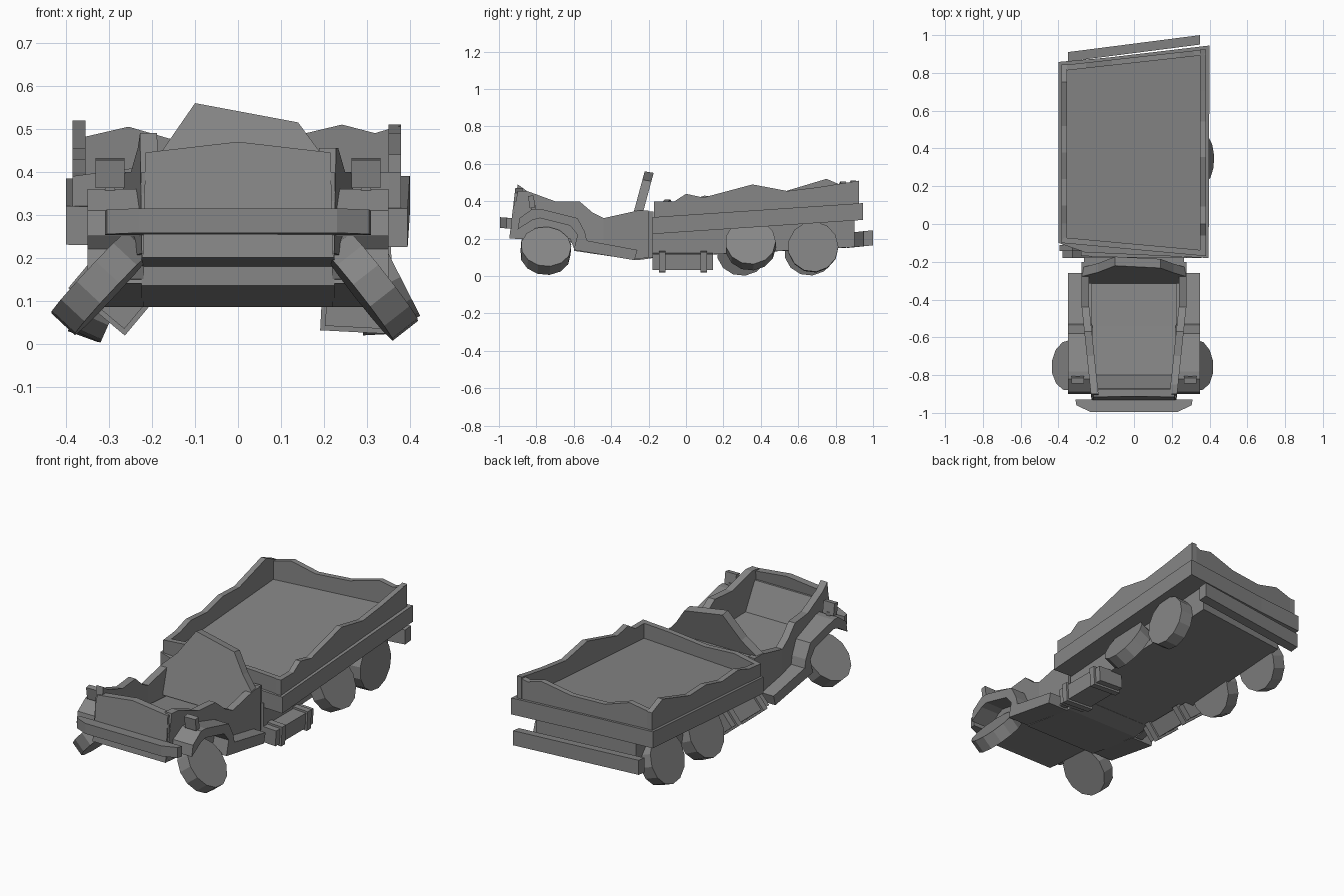
import bpy, bmesh, math
from mathutils import Vector

if "Cube" in bpy.data.objects:
    bpy.data.objects.remove(bpy.data.objects["Cube"])

grey = bpy.data.materials.new("dark_grey")
grey.diffuse_color = (0.24, 0.24, 0.24, 1)
grey.use_nodes = True
grey.node_tree.nodes["Principled BSDF"].inputs["Base Color"].default_value = grey.diffuse_color


def finish(name, bm):
    bmesh.ops.recalc_face_normals(bm, faces=bm.faces)
    me = bpy.data.meshes.new(name)
    bm.to_mesh(me)
    bm.free()
    me.materials.append(grey)
    ob = bpy.data.objects.new(name, me)
    bpy.context.collection.objects.link(ob)
    return ob


def slab(name, outline, offset):
    """Solid made by sweeping a 3D outline along an offset vector."""
    bm = bmesh.new()
    face = bm.faces.new([bm.verts.new(p) for p in outline])
    new = bmesh.ops.extrude_face_region(bm, geom=[face], use_keep_orig=True)
    bmesh.ops.translate(bm, vec=offset,
                        verts=[g for g in new["geom"] if isinstance(g, bmesh.types.BMVert)])
    return finish(name, bm)


def box(name, loc, size, rot=(0, 0, 0)):
    bm = bmesh.new()
    bmesh.ops.create_cube(bm, size=1)
    bmesh.ops.scale(bm, vec=size, verts=bm.verts)
    ob = finish(name, bm)
    ob.location = loc
    ob.rotation_euler = [math.radians(a) for a in rot]
    return ob


def wheel(name, x, y, z, tilt, yaw=0):
    bm = bmesh.new()
    bmesh.ops.create_cone(bm, cap_ends=True, segments=13, radius1=0.135, radius2=0.135, depth=0.075)
    ob = finish(name, bm)
    ob.location = (x, y, z)
    ob.rotation_euler = (0, math.radians(tilt if x > 0 else -tilt), math.radians(yaw))
    return ob


def tray_z(y):
    return 0.237 + 0.067 * y


# Splayed wheels
wheel("front_wheel_right", 0.308, -0.75, 0.135, 52, 4)
wheel("front_wheel_left", -0.317, -0.75, 0.143, 47, -4)
wheel("middle_wheel_right", 0.33, 0.345, 0.167, 63)
wheel("middle_wheel_left", -0.30, 0.30, 0.14, 66)
wheel("rear_wheel_right", 0.322, 0.68, 0.155, 87)
wheel("rear_wheel_left", -0.315, 0.66, 0.142, 70)

# Chassis under the bed
slab("chassis", [(-0.28, -0.17, 0.10), (0.28, -0.18, 0.10),
                 (0.28, 0.90, 0.155), (-0.28, 0.835, 0.15)], (0, 0, 0.15))

# Skewed bed tray; its top is the cargo floor
corners = [(-0.40, -0.10), (-0.26, -0.15), (0.395, -0.18), (0.40, 0.945), (-0.13, 0.882), (-0.40, 0.858)]
slab("bed_tray", [(x, y, tray_z(y)) for x, y in corners], (0, 0, 0.09))


def bed_wall(name, p, q, tops, inward):
    """Torn wall from p to q; tops holds (fraction, height) pairs."""
    at = lambda t: Vector(p).lerp(Vector(q), t)
    low = [(*at(t), tray_z(at(t).y) + 0.03) for t in (1, 0)]
    slab(name, [(*at(t), z) for t, z in tops] + low, inward)


bed_wall("bed_wall_right", (0.38, -0.17), (0.38, 0.925),
         [(0, .40), (.1, .40), (.155, .44), (.24, .42), (.48, .49), (.65, .455), (.8, .475), (1, .51)],
         (-0.03, 0, 0))
bed_wall("bed_wall_left", (-0.385, -0.09), (-0.385, 0.845),
         [(0, .39), (.1, .40), (.2, .43), (.35, .42), (.5, .455), (.65, .45), (.9, .52), (1, .48)],
         (0.03, 0, 0))
bed_wall("bed_wall_rear", (-0.385, 0.84), (0.38, 0.925),
         [(0, .475), (.17, .505), (.35, .465), (.6, .47), (.82, .51), (.92, .49), (1, .508)],
         (0, -0.03, 0))
bed_wall("bed_wall_front", (-0.385, -0.10), (0.38, -0.17),
         [(0, .39), (.2, .41), (.45, .39), (.75, .40), (1, .40)], (0, 0.03, 0))

# Rear bumper
slab("rear_bumper", [(-0.35, 0.86, 0.15), (0.35, 0.95, 0.16), (0.35, 1.0, 0.165), (-0.35, 0.91, 0.155)],
     (0, 0, 0.08))

# Cab floor and back panel
slab("cab_floor", [(-0.225, y, z) for y, z in
                   [(-.92, .20), (-.60, .18), (-.60, .135), (-.26, .085), (-.15, .10),
                    (-.15, .19), (-.54, .22), (-.80, .25), (-.87, .40), (-.92, .40)]], (0.45, 0, 0))
slab("cab_back", [(x, -0.372 + 0.27 * z if z > .2 else -.27, z) for x, z in
                  [(-.275, .21), (-.275, .35), (-.19, .43), (-.10, .56), (.14, .515), (.21, .42),
                   (.275, .35), (.275, .21)]], (0, 0.048, -0.008))
box("cab_rear_block", (0, -0.215, 0.222), (0.53, 0.08, 0.244))

# Hollow front end
slab("front_wall", [(x, -0.945 + 0.12 * (z - 0.2), z) for x, z in
                    [(-.222, .20), (.222, .20), (.215, .445), (0, .47), (-.215, .445)]], (0, 0.04, 0))
slab("front_bumper", [(-.23, -.995, .258), (.23, -.995, .258), (.305, -.96, .255),
                      (.31, -.93, .253), (-.31, -.93, .253), (-.305, -.96, .255)], (0, 0, 0.057))

for side, s in (("right", 1), ("left", -1)):
    # Torn cab side: a tapering front part and a straight rear part
    peak = 0.455 if s > 0 else 0.49
    front = [(-.94, .21), (-.90, peak), (-.85, .455), (-.70, .40), (-.57, .40), (-.50, .34),
             (-.44, .31), (-.44, .125), (-.60, .15), (-.62, .20)]
    rear = [(-.44, .31), (-.26, .35), (-.20, .35), (-.20, .10), (-.26, .09), (-.44, .125)]
    for part, profile in (("front", front), ("rear", rear)):
        slab(f"cab_side_{part}_{side}",
             [(s * min(0.277, 0.224 + (y + .94) * 0.106), y, z) for y, z in profile],
             (-s * 0.04, 0, 0))

    # Fender arch and running board
    fender = [(-.90, .25), (-.89, .31), (-.82, .36), (-.78, .36), (-.58, .31), (-.54, .235), (-.53, .19),
              (-.26, .14), (-.275, .085), (-.60, .14), (-.58, .22), (-.62, .27), (-.78, .31), (-.82, .30)]
    slab("fender_" + side, [(s * 0.22, y, z) for y, z in fender], (s * 0.13, 0, 0))

    # Headlight on its stalk
    box("headlight_" + side, (s * 0.298, -0.825, 0.397), (0.067, 0.03, 0.066), (8, 0, 0))
    box("headlight_stalk_" + side, (s * 0.298, -0.815, 0.355), (0.024, 0.02, 0.05))

    # Strapped side tank, the left one knocked over
    roll = 3 if s > 0 else 40
    x, z = (0.28, 0.08) if s > 0 else (-0.295, 0.115)
    box("tank_" + side, (x, -0.017, z), (0.15, 0.325, 0.085), (0, roll, 0))
    for i, y in enumerate((-0.127, 0.095)):
        box(f"tank_strap_{side}_{i + 1}", (x, y, z), (0.172, 0.034, 0.107), (0, roll, 0))
